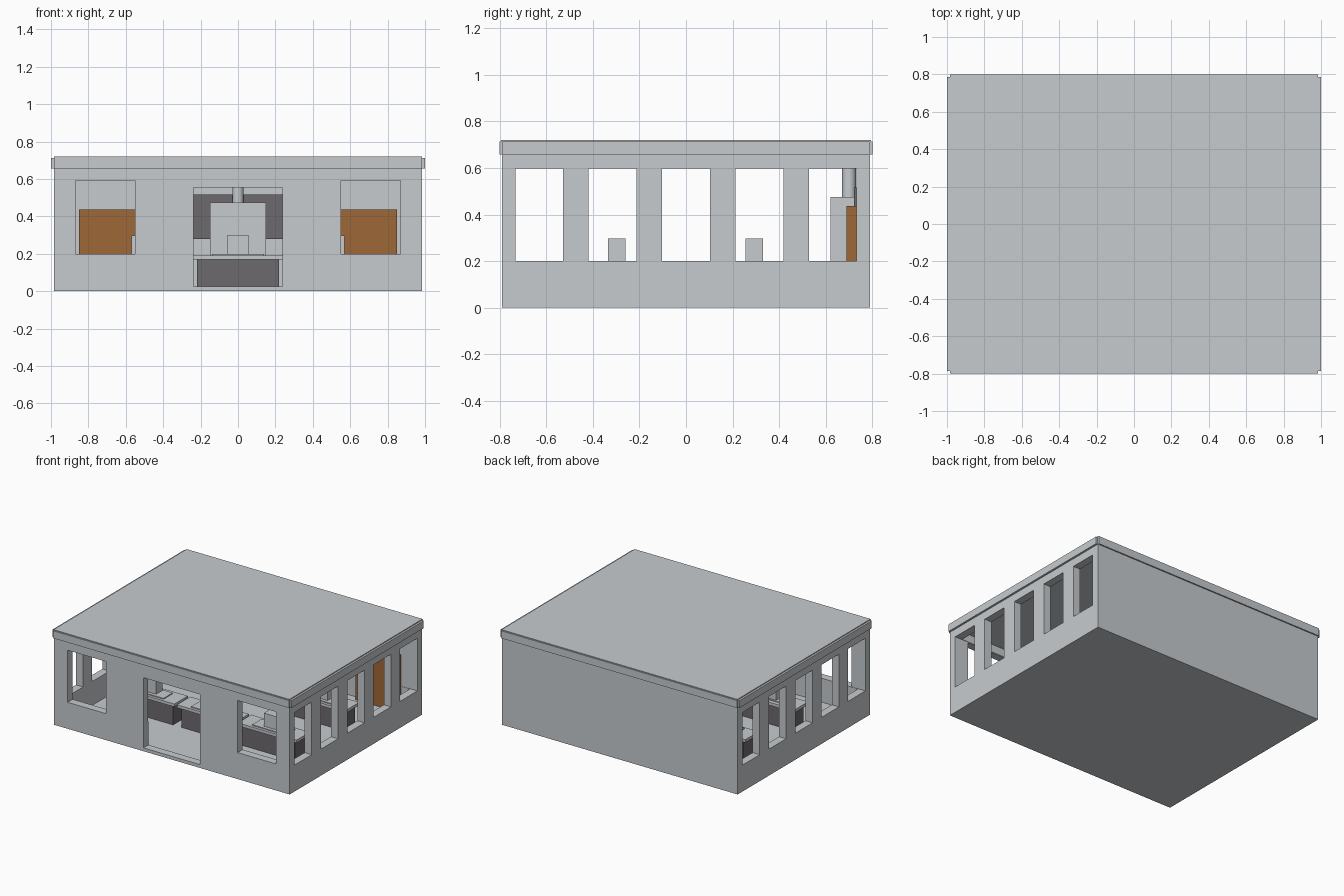
import bpy, bmesh, math

if "Cube" in bpy.data.objects:
    bpy.data.objects.remove(bpy.data.objects["Cube"])


def material(name, rgb):
    m = bpy.data.materials.new(name)
    m.diffuse_color = (*rgb, 1)
    m.use_nodes = True
    m.node_tree.nodes["Principled BSDF"].inputs["Base Color"].default_value = m.diffuse_color
    return m


GREY = material("pale_grey", (0.57, 0.60, 0.62))
DARK = material("dark_grey", (0.155, 0.143, 0.158))
BROWN = material("brown_wood", (0.34, 0.14, 0.038))


def boxes(name, ranges, mat):
    """One object made of boxes, each (x0, x1, y0, y1, z0, z1)."""
    bm = bmesh.new()
    for x0, x1, y0, y1, z0, z1 in ranges:
        for v in bmesh.ops.create_cube(bm, size=1)["verts"]:
            v.co = (x0 if v.co.x < 0 else x1,
                    y0 if v.co.y < 0 else y1,
                    z0 if v.co.z < 0 else z1)
    me = bpy.data.meshes.new(name)
    bm.to_mesh(me)
    bm.free()
    ob = bpy.data.objects.new(name, me)
    bpy.context.collection.objects.link(ob)
    me.materials.append(mat)
    return ob


def cut(target, ranges):
    cutter = boxes("cutter", ranges, GREY)
    cutter.hide_render = True
    mod = target.modifiers.new("cut", 'BOOLEAN')
    mod.operation = 'DIFFERENCE'
    mod.solver = 'EXACT'
    mod.object = cutter
    bpy.context.view_layer.objects.active = target
    bpy.ops.object.modifier_apply(modifier=mod.name)
    bpy.data.objects.remove(cutter)


# Shell: hollow walls with floor, side windows, front windows and doorway
walls = boxes("walls_and_floor", [(-0.985, 0.985, -0.79, 0.79, 0, 0.665)], GREY)
cut(walls, [(-0.925, 0.925, -0.73, 0.73, 0.02, 0.9)])
cut(walls, [(-2, 2, y - 0.103, y + 0.103, 0.2, 0.597)
            for y in (-0.63, -0.315, 0, 0.315, 0.63)])
cut(walls, [(-0.87, -0.55, -1, -0.6, 0.2, 0.593),
            (0.55, 0.87, -1, -0.6, 0.2, 0.593),
            (-0.237, 0.237, -1, -0.6, 0.025, 0.555)])

# Flat roof with notched corners and a thin raised deck
bm = bmesh.new()
outline = []
for sx, sy in ((1, 1), (-1, 1), (-1, -1), (1, -1)):
    corner = [(sx, sy * 0.787), (sx * 0.985, sy * 0.787), (sx * 0.985, sy * 0.8)]
    outline += corner if sx * sy > 0 else corner[::-1]
face = bm.faces.new([bm.verts.new((x, y, 0.657)) for x, y in outline])
ext = bmesh.ops.extrude_face_region(bm, geom=[face])["geom"]
for v in ext:
    if isinstance(v, bmesh.types.BMVert):
        v.co.z = 0.713
bmesh.ops.recalc_face_normals(bm, faces=bm.faces)
mesh = bpy.data.meshes.new("roof")
bm.to_mesh(mesh)
bm.free()
mesh.materials.append(GREY)
bpy.context.collection.objects.link(bpy.data.objects.new("roof", mesh))
boxes("roof_deck", [(-0.985, 0.985, -0.795, 0.795, 0.71, 0.72)], GREY)

# Desks: two rows of three, each with a dark body, top, monitor and keyboard
for row, dy in (("front", 0), ("rear", 0.59)):
    for col, x in (("left", -0.51), ("middle", 0), ("right", 0.51)):
        tag = f"{row}_{col}"
        boxes("desk_body_" + tag, [(x - 0.22, x + 0.22, dy - 0.36, dy - 0.235, 0.001, 0.172)], DARK)
        boxes("desk_top_" + tag, [(x - 0.245, x + 0.245, dy - 0.38, dy - 0.22, 0.17, 0.192)], GREY)
        boxes("monitor_" + tag, [(x - 0.06, x + 0.06, dy - 0.335, dy - 0.26, 0.19, 0.298)], GREY)
        boxes("keyboard_" + tag, [(x - 0.14, x + 0.14, dy - 0.36, dy - 0.25, 0.19, 0.199)], GREY)

# Board on the back wall
boxes("wall_board", [(-0.42, 0.42, 0.722, 0.735, 0.28, 0.517)], DARK)

# Brown cupboards in the back corners
for name, s in (("left", -1), ("right", 1)):
    a, b = sorted((s * 0.5, s * 0.85))
    boxes("cupboard_" + name, [(a, b, 0.69, 0.735, 0.001, 0.437)], BROWN)

# Stove block with a flue pipe
boxes("stove", [(-0.15, 0.15, 0.62, 0.735, 0.01, 0.475)], GREY)
bpy.ops.mesh.primitive_cylinder_add(vertices=24, radius=0.03, depth=0.2,
                                    location=(0, 0.7, 0.565))
pipe = bpy.context.object
pipe.name = "flue_pipe"
pipe.data.materials.append(GREY)
bpy.ops.object.shade_smooth_by_angle(angle=math.radians(40))
